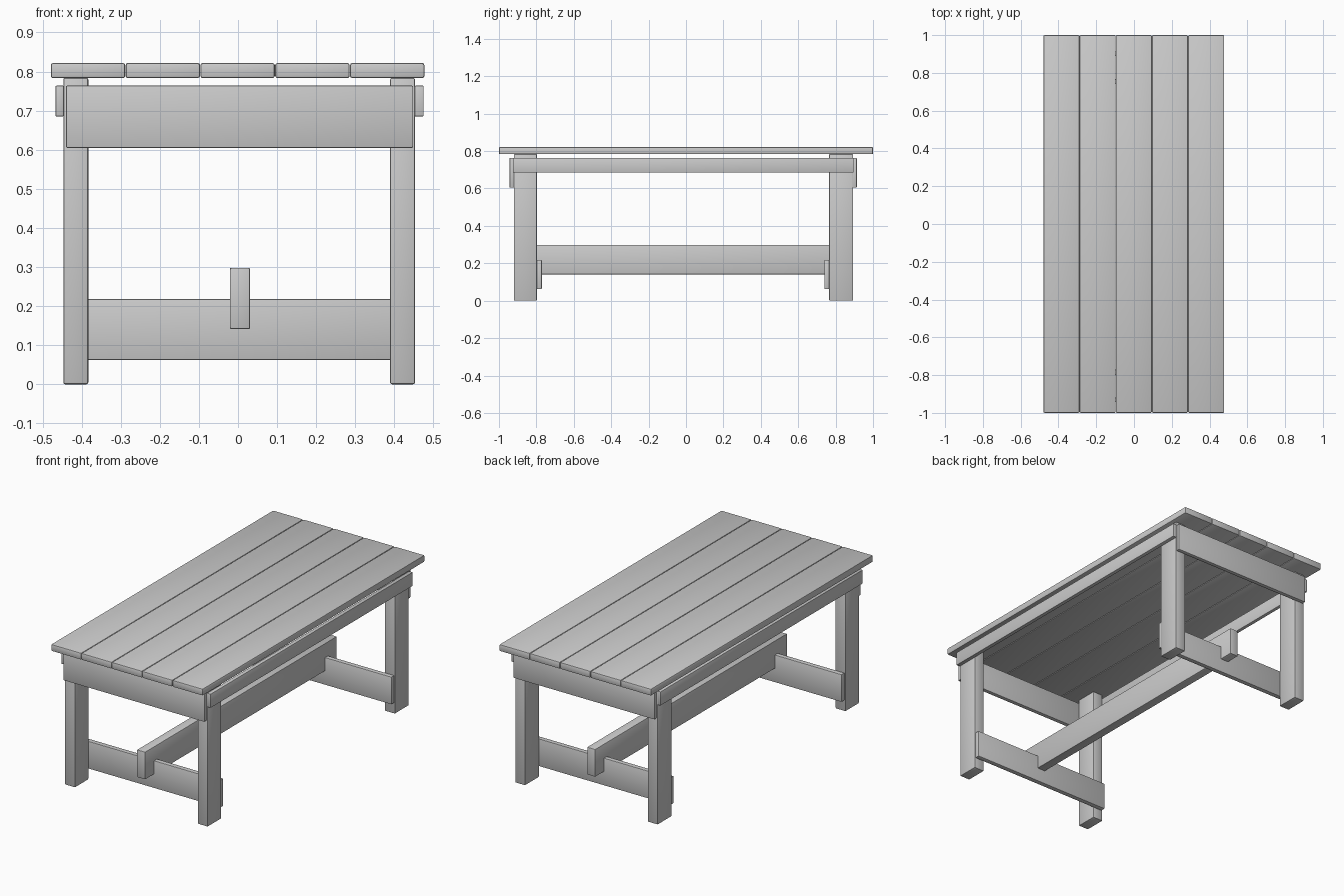
import bpy, bmesh
from mathutils import Vector

if "Cube" in bpy.data.objects:
    bpy.data.objects.remove(bpy.data.objects["Cube"])


def board(name, xs, ys, zs, bevel=0.004):
    """Timber with softly rounded edges, filling the given x, y and z ranges."""
    lo, hi = (Vector(v) for v in zip(xs, ys, zs))
    size, mid = hi - lo, (hi + lo) / 2
    bm = bmesh.new()
    bmesh.ops.create_cube(bm, size=1)
    for v in bm.verts:
        v.co = Vector(a * b for a, b in zip(v.co, size))
    bmesh.ops.bevel(bm, geom=bm.edges[:], offset=bevel, segments=2,
                    profile=0.5, affect='EDGES')
    mesh = bpy.data.meshes.new(name)
    bm.to_mesh(mesh)
    bm.free()
    ob = bpy.data.objects.new(name, mesh)
    ob.location = mid
    bpy.context.collection.objects.link(ob)
    bpy.context.view_layer.objects.active = ob
    bpy.ops.object.select_all(action='DESELECT')
    ob.select_set(True)
    bpy.ops.object.shade_smooth_by_angle()
    return ob


# Tabletop: five long planks with hairline gaps
pitch, gap = 0.1914, 0.001
for i in range(5):
    x0 = -0.479 + i * pitch
    board(f"top_plank_{i + 1}", (x0, x0 + pitch - gap), (-1, 1), (0.783, 0.822), 0.006)

# Four legs
for side, xs in (("left", (-0.447, -0.383)), ("right", (0.389, 0.453))):
    for end, ys in (("front", (-0.92, -0.797)), ("back", (0.765, 0.893))):
        board(f"{end}_{side}_leg", xs, ys, (0, 0.784), 0.005)

# Aprons on the outer faces of the legs at each end
for end, ys in (("front", (-0.943, -0.919)), ("back", (0.889, 0.913))):
    board(f"{end}_apron", (-0.44, 0.448), ys, (0.605, 0.764), 0.003)

# Long side rails on the outer faces of the legs
for side, xs in (("left", (-0.467, -0.446)), ("right", (0.452, 0.475))):
    board(f"{side}_side_rail", xs, (-0.925, 0.896), (0.685, 0.764), 0.003)

# Low cross stretchers on the inner faces of the legs
for end, ys in (("front", (-0.799, -0.771)), ("back", (0.74, 0.767))):
    board(f"{end}_stretcher", (-0.44, 0.448), ys, (0.062, 0.218), 0.003)

# Central beam notched over both stretchers
board("centre_beam", (-0.021, 0.031), (-0.88, 0.847), (0.141, 0.298))
